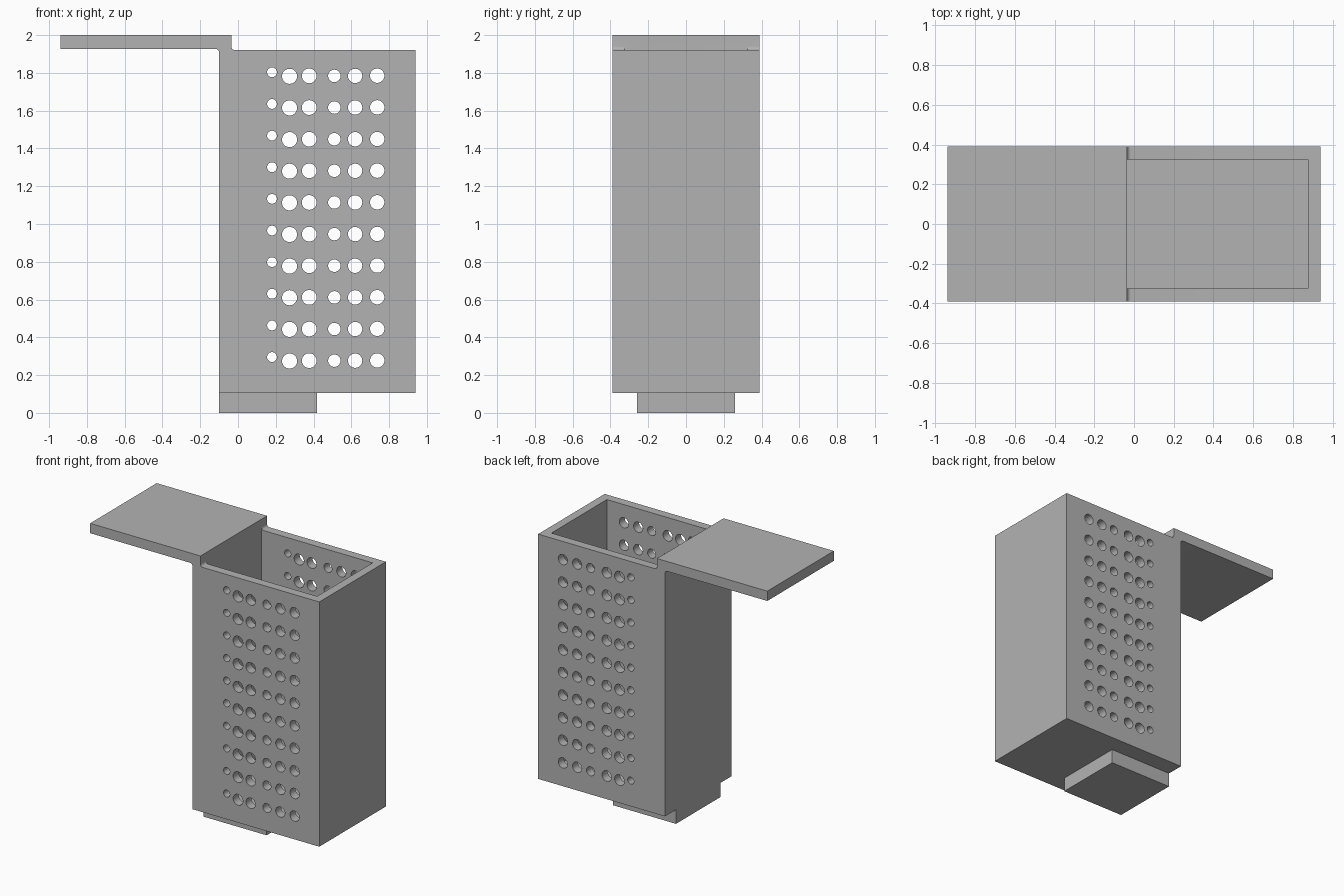
import bpy, bmesh
from math import cos, sin, radians, pi
from mathutils import Matrix

cube = bpy.data.objects.get("Cube")
if cube:
    bpy.data.objects.remove(cube, do_unlink=True)

grey = bpy.data.materials.new("plain grey")
grey.use_nodes = True
grey.diffuse_color = (0.45, 0.45, 0.45, 1)
grey.node_tree.nodes["Principled BSDF"].inputs["Base Color"].default_value = grey.diffuse_color


def finish(name, bm):
    """Turn a bmesh into a named grey object."""
    bmesh.ops.recalc_face_normals(bm, faces=bm.faces)
    mesh = bpy.data.meshes.new(name)
    bm.to_mesh(mesh)
    bm.free()
    mesh.materials.append(grey)
    obj = bpy.data.objects.new(name, mesh)
    bpy.context.collection.objects.link(obj)
    return obj


def extrude_profile(name, points, half_depth):
    """Extrude an x-z outline symmetrically along y."""
    bm = bmesh.new()
    face = bm.faces.new([bm.verts.new((x, -half_depth, z)) for x, z in points])
    moved = bmesh.ops.extrude_face_region(bm, geom=[face])["geom"]
    for v in moved:
        if isinstance(v, bmesh.types.BMVert):
            v.co.y = half_depth
    return finish(name, bm)


def box(name, x0, x1, half_depth, z0, z1):
    return extrude_profile(name, [(x0, z0), (x1, z0), (x1, z1), (x0, z1)], half_depth)


def arc(cx, cz, r, start, end, steps=6):
    angles = [radians(start + (end - start) * i / steps) for i in range(steps + 1)]
    return [(cx + r * cos(a), cz + r * sin(a)) for a in angles]


def cut(target, cutter):
    cutter.hide_render = True
    mod = target.modifiers.new("cut", 'BOOLEAN')
    mod.operation = 'DIFFERENCE'
    mod.solver = 'EXACT'
    mod.object = cutter
    bpy.context.view_layer.objects.active = target
    bpy.ops.object.modifier_apply(modifier=mod.name)
    bpy.data.objects.remove(cutter, do_unlink=True)


LEFT, RIGHT, INNER, LID_END = -0.10, 0.94, -0.035, -0.94
BOTTOM, RIM, LID_BASE, TOP = 0.105, 1.92, 1.927, 2.0
R = 0.02

# Container with its overhanging flap, filleted where they meet
outline = [(LEFT, BOTTOM), (RIGHT, BOTTOM), (RIGHT, RIM)]
outline += arc(INNER + R, RIM + R, R, 270, 180)[:-1] + [(INNER, RIM + R)]
outline += [(INNER, TOP), (LID_END, TOP), (LID_END, LID_BASE)]
outline += arc(LEFT - R, LID_BASE - R, R, 90, 0)
container = extrude_profile("container_with_flap", outline, 0.39)

# Open inside
cut(container, box("cavity_cutter", INNER, 0.877, 0.325, BOTTOM + 0.065, 2.2))

# Rows of holes through the front and back walls: x, radius, top height
columns = [(0.18, 0.026, 1.803), (0.273, 0.04, 1.782), (0.377, 0.039, 1.784),
           (0.51, 0.033, 1.784), (0.62, 0.038, 1.784), (0.737, 0.038, 1.785)]
bm = bmesh.new()
for x, radius, top in columns:
    for row in range(10):
        place = Matrix.Translation((x, 0, top - row * 0.1675)) @ Matrix.Rotation(pi / 2, 4, 'X')
        bmesh.ops.create_cone(bm, cap_ends=True, segments=32, radius1=radius,
                              radius2=radius, depth=1.2, matrix=place)
cut(container, finish("hole_cutter", bm))

# Foot block under the left side
foot = box("foot", LEFT, 0.417, 0.26, 0, BOTTOM)

# Smooth holes and fillets, keep edges sharp
bpy.ops.object.select_all(action='DESELECT')
container.select_set(True)
bpy.context.view_layer.objects.active = container
bpy.ops.object.shade_smooth_by_angle(angle=radians(30))
